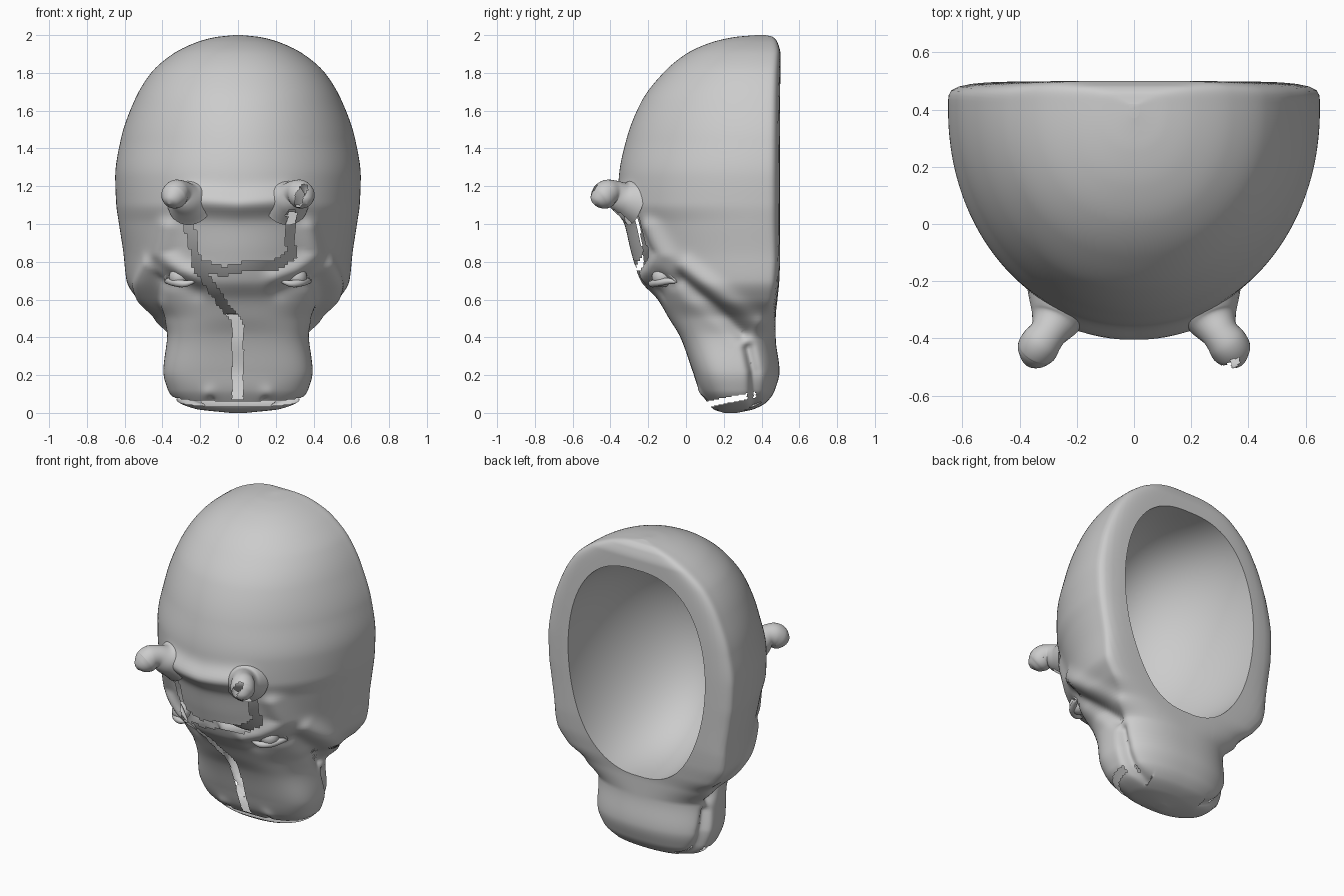
import bpy, bmesh, math, random
from mathutils import Vector

if "Cube" in bpy.data.objects:
    bpy.data.objects.remove(bpy.data.objects["Cube"])
random.seed(4)

# Section table: z, half width, front y, widest y, back y, front squareness
ROWS = [
    (0.00, .04, .20, .23, .27, 2.2), (0.02, .22, .145, .25, .36, 2.3),
    (0.06, .32, .11, .27, .43, 2.5), (0.12, .37, .07, .28, .47, 2.8),
    (0.22, .395, .035, .28, .495, 3.1), (0.40, .378, -.03, .30, .475, 3.2),
    (0.50, .42, -.09, .36, .475, 2.7), (0.60, .53, -.15, .42, .485, 2.3),
    (0.70, .59, -.24, .42, .495, 2.05), (0.85, .607, -.29, .41, .50, 2.0),
    (1.00, .63, -.325, .40, .50, 2.0), (1.11, .645, -.36, .40, .50, 2.05),
    (1.25, .65, -.355, .40, .50, 2.05), (1.45, .62, -.315, .40, .50, 2.0),
    (1.65, .55, -.235, .40, .50, 2.05), (1.80, .46, -.12, .40, .50, 2.1),
    (1.90, .345, .0, .40, .50, 2.15), (1.96, .225, .13, .40, .485, 2.2),
    (1.99, .115, .26, .40, .46, 2.2), (2.00, .02, .37, .40, .42, 2.0)]


def section(z):
    """Smoothly interpolated row of the table."""
    i = max(k for k in range(len(ROWS) - 1) if ROWS[k][0] <= z + 1e-9)
    a, b = ROWS[i], ROWS[i + 1]
    p, q = ROWS[max(i - 1, 0)], ROWS[min(i + 2, len(ROWS) - 1)]
    h = b[0] - a[0]
    t = (z - a[0]) / h

    def slope(v0, v1, v2):
        d0 = (v1[0] - v0[0]) / max(v1[1] - v0[1], 1e-9)
        d1 = (v2[0] - v1[0]) / max(v2[1] - v1[1], 1e-9)
        return 0 if d0 * d1 <= 0 else 2 * d0 * d1 / (d0 + d1)
    out = []
    for c in range(1, 6):
        lin = (b[c] - a[c]) / h
        m0 = slope((p[c], p[0]), (a[c], a[0]), (b[c], b[0])) if i else lin
        m1 = slope((a[c], a[0]), (b[c], b[0]), (q[c], q[0])) if i + 2 < len(ROWS) else lin
        out.append((2*t**3 - 3*t*t + 1) * a[c] + (t**3 - 2*t*t + t) * h * m0
                   + (3*t*t - 2*t**3) * b[c] + (t**3 - t*t) * h * m1)
    return out


def seg_dist(u, v, a, b):
    p, a, b = Vector((u, v)), Vector(a), Vector(b)
    d = b - a
    t = max(0, min(1, (p - a).dot(d) / d.length_squared))
    return (p - a - d * t).length


def line_dist(u, v, pts):
    return min(seg_dist(u, v, a, b) for a, b in zip(pts, pts[1:]))


def gauss(d, s):
    return math.exp(-(d / s) ** 2)


# Relief: forehead ledge, brow ridge, eye socket, cheek crease, mouth slit, nostrils
def relief(x, y, z):
    x, r = abs(x), 0.0
    if y < .2:
        r += .045 * gauss(line_dist(x, z, [(0, 1.11), (.24, 1.13)]), .06)
        r += .035 * gauss(line_dist(x, z, [(.37, .98), (.40, .84), (.30, .75), (.20, .71)]), .05)
        r -= .03 * gauss(line_dist(x, z, [(.22, .66), (.34, .70)]), .05)
    if x > .2:
        r -= .04 * gauss(line_dist(y, z, [(-.04, .70), (.15, .55), (.30, .42)]), .04)
        r += .025 * gauss(line_dist(y, z, [(.0, .78), (.2, .62), (.38, .48)]), .045)
        r -= .04 * gauss(line_dist(y, z, [(.37, .04), (.36, .22), (.33, .34)]), .028)
    if y < .2:
        r += .015 * gauss(math.hypot(x - .15, z - .10), .04)
        r -= .02 * gauss(math.hypot(x - .14, z - .07), .018)
    return r


def link(name, bm):
    bmesh.ops.recalc_face_normals(bm, faces=bm.faces[:])
    me = bpy.data.meshes.new(name)
    bm.to_mesh(me)
    bm.free()
    ob = bpy.data.objects.new(name, me)
    bpy.context.collection.objects.link(ob)
    return ob


def loft(name, rings):
    bm = bmesh.new()
    vs = [[bm.verts.new(p) for p in ring] for ring in rings]
    n = len(vs[0])
    for a, b in zip(vs, vs[1:]):
        for i in range(n):
            bm.faces.new((a[i], a[(i + 1) % n], b[(i + 1) % n], b[i]))
    bm.faces.new(vs[0])
    bm.faces.new(vs[-1])
    return link(name, bm)


# Head: stacked sections with a flat back
rings, N = [], 240
for k in range(191):
    z = 1 - math.cos(math.pi * k / 190)
    w, yf, yw, yb, n = section(min(z, 2))
    ring = []
    for i in range(N):
        s, c = math.sin(2 * math.pi * i / N), math.cos(2 * math.pi * i / N)
        d, e = (yw - yf, n) if c > 0 else (yb - yw, 2.3 + 3.5 * max(0, min(1, (z - .4) * 2.5)))
        r = (abs(s / w) ** e + abs(c / d) ** e) ** (-1 / e)
        r += relief(r * s, yw - r * c, z) * min(1, r * 5)
        ring.append((r * s, yw - r * c, z))
    rings.append(ring)
head = loft("head_shell", rings)

# Hollow: egg-shaped bowl cut into the back
rings = []
for k in range(1, 60):
    a = math.pi * k / 60
    z = 1.18 - .66 * math.cos(a)
    rad = math.sin(a) ** .78
    wx = rad * (.48 - .03 * math.cos(a))
    rings.append([(wx * math.sin(t), .5 - (.74 if math.cos(t) > 0 else .1) * rad * math.cos(t), z)
                  for t in (2 * math.pi * (i + .5) / 96 for i in range(96))])
bowl = loft("hollow_cutter", rings)
bowl.hide_render = True
bowl.hide_set(True)
mod = head.modifiers.new("hollow", 'BOOLEAN')
mod.operation, mod.object, mod.solver = 'DIFFERENCE', bowl, 'EXACT'
dg = bpy.context.evaluated_depsgraph_get()
me = bpy.data.meshes.new_from_object(head.evaluated_get(dg))
head.modifiers.clear()
head.data = me
bpy.data.objects.remove(bowl)

# Cracks, nose slot and mouth gap
CRACKS = [[(-.28, 1.06), (-.24, .92), (-.22, .79), (-.16, .70), (-.09, .59), (-.01, .49)],
          [(.285, 1.05), (.27, .92), (.29, .84), (.20, .78), (.06, .78), (-.08, .75), (-.22, .79)]]
HORN_CRACK = [(.32, 1.11), (.325, 1.15), (.35, 1.19)]


def broken(f):
    x, y, z = f.calc_center_median()
    if y < .37 and z < .14 and f.normal.y < .5 and abs(z - (.047 + .2 * (y - .12))) < .016:
        return True
    if f.normal.y > .1 or y > .2:
        return False
    if -.03 < x < .027 and .07 < z < .49:
        return True
    if y < -.43:
        return line_dist(x, z, HORN_CRACK) < .02
    return min(line_dist(x, z, c) for c in CRACKS) < .024 + random.uniform(-.003, .003)


def crack(ob):
    bm = bmesh.new()
    bm.from_mesh(ob.data)
    bm.normal_update()
    bmesh.ops.delete(bm, geom=[f for f in bm.faces if broken(f)], context='FACES')
    bm.to_mesh(ob.data)
    bm.free()


def smooth(ob):
    bpy.ops.object.select_all(action='DESELECT')
    ob.select_set(True)
    bpy.context.view_layer.objects.active = ob
    bpy.ops.object.shade_smooth_by_angle(angle=math.radians(40))


def tube(name, pts, side, sides=28, steps=8):
    """Round tube through (x, y, z, radius) points."""
    path = []
    ext = [pts[0]] + pts + [pts[-1]]
    for i in range(1, len(ext) - 2):
        p0, p1, p2, p3 = (Vector(ext[j]) for j in range(i - 1, i + 3))
        for t in (s / steps for s in range(steps)):
            path.append(.5 * (2*p1 + (p2 - p0)*t + (2*p0 - 5*p1 + 4*p2 - p3)*t*t
                              + (3*p1 - p0 - 3*p2 + p3)*t**3))
    path.append(Vector(pts[-1]))
    rings = []
    for i, p in enumerate(path):
        d = (path[min(i + 1, len(path) - 1)] - path[max(i - 1, 0)]).to_3d()
        u = d.cross(Vector((.3, .1, 1))).normalized()
        v = d.cross(u).normalized()
        ring = []
        for j in range(sides):
            a = 2 * math.pi * j / sides
            q = p.to_3d() + (u * math.cos(a) + v * math.sin(a)) * max(p[3], .003)
            ring.append((q.x * side, q.y, q.z))
        rings.append(ring)
    return loft(name, rings)


crack(head)
smooth(head)
for side, tag in ((-1, "left"), (1, "right")):
    # Knobbed horn curling forward and down
    horn = tube(tag + "_horn", [(.25, -.27, 1.12, .13), (.275, -.335, 1.14, .09),
                (.30, -.38, 1.165, .066), (.325, -.415, 1.165, .07), (.34, -.44, 1.145, .07),
                (.35, -.46, 1.13, .058), (.36, -.478, 1.115, .036), (.365, -.487, 1.105, .003)], side)
    if side > 0:
        crack(horn)
    smooth(horn)
    # Eye and its lids
    bm = bmesh.new()
    bmesh.ops.create_uvsphere(bm, u_segments=24, v_segments=16, radius=.055)
    bmesh.ops.translate(bm, verts=bm.verts[:], vec=(side * .31, -.125, .72))
    smooth(link(tag + "_eye", bm))
    for name, dz in (("upper_lid", .05), ("lower_lid", -.045)):
        smooth(tube(tag + "_" + name, [(.22, -.19, .70, .004), (.28, -.18, .72 + dz * .8, .018),
               (.335, -.15, .735 + dz, .02), (.37, -.09, .72 + dz * .5, .016),
               (.385, -.05, .69, .003)], side, 14))
